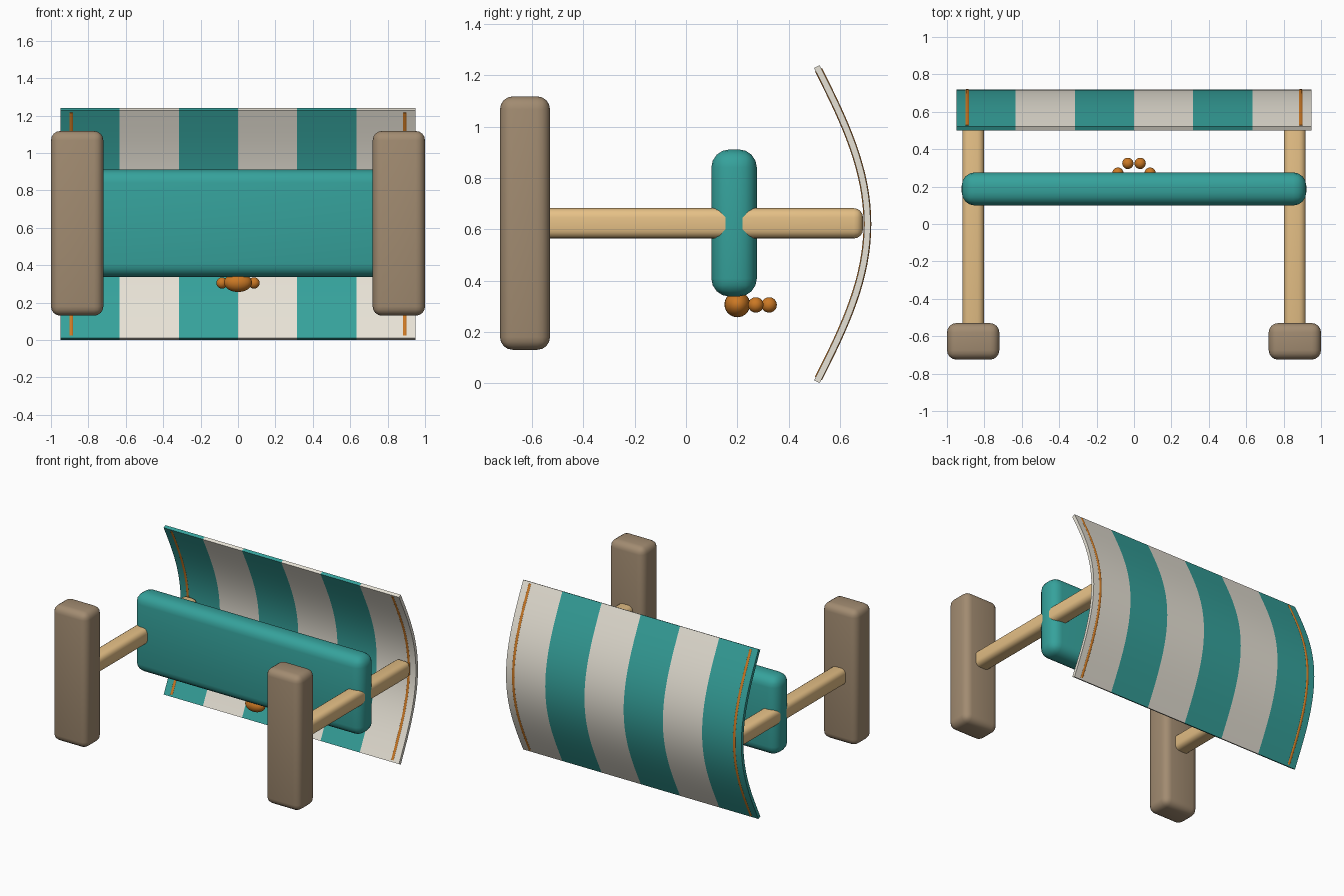
import bpy, bmesh, math

if "Cube" in bpy.data.objects:
    bpy.data.objects.remove(bpy.data.objects["Cube"])


def mat(name, rgb):
    m = bpy.data.materials.new(name)
    m.diffuse_color = (*rgb, 1)
    m.use_nodes = True
    m.node_tree.nodes["Principled BSDF"].inputs["Base Color"].default_value = m.diffuse_color
    return m


TEAL = mat("teal", (0.036, 0.36, 0.33))
CREAM = mat("cream", (0.80, 0.76, 0.67))
TAN = mat("light_wood", (0.79, 0.53, 0.24))
BROWN = mat("brown", (0.36, 0.26, 0.165))
ORANGE = mat("orange", (0.60, 0.19, 0.018))


def smooth(ob, angle=40):
    bpy.ops.object.select_all(action='DESELECT')
    ob.select_set(True)
    bpy.context.view_layer.objects.active = ob
    bpy.ops.object.shade_smooth_by_angle(angle=math.radians(angle))


def add(name, bm, *mats):
    me = bpy.data.meshes.new(name)
    bm.to_mesh(me)
    bm.free()
    for m in mats:
        me.materials.append(m)
    ob = bpy.data.objects.new(name, me)
    bpy.context.collection.objects.link(ob)
    return ob


def rounded_box(name, lo, hi, r, m):
    bm = bmesh.new()
    bmesh.ops.create_cube(bm, size=1)
    for v in bm.verts:
        v.co = [(a + b) / 2 + c * (b - a) for a, b, c in zip(lo, hi, v.co)]
    bmesh.ops.bevel(bm, geom=bm.edges[:], offset=r, segments=4,
                    profile=0.5, affect='EDGES')
    ob = add(name, bm, m)
    smooth(ob)


def ball(name, loc, radii, m):
    bm = bmesh.new()
    bmesh.ops.create_uvsphere(bm, u_segments=24, v_segments=16, radius=1)
    for v in bm.verts:
        v.co = [l + c * r for l, c, r in zip(loc, v.co, radii)]
    smooth(add(name, bm, m))


def arc(t):
    # awning profile, t from -1 (bottom) to 1 (top)
    return 0.51 + 0.197 * math.cos(t * math.pi / 2), 0.62 + 0.614 * t


# Upright blocks and the rails running back from them
for s, side in ((-1, "left"), (1, "right")):
    x0, x1 = sorted((s * 0.72, s * 1.0))
    rounded_box(side + "_block", (x0, -0.725, 0.13), (x1, -0.53, 1.118), 0.05, BROWN)
    x0, x1 = sorted((s * 0.801, s * 0.918))
    rounded_box(side + "_rail", (x0, -0.62, 0.564), (x1, 0.69, 0.682), 0.036, TAN)

# Cushion panel across the rails
rounded_box("cushion", (-0.921, 0.099, 0.338), (0.921, 0.276, 0.911), 0.07, TEAL)

# Knob with four small balls
ball("knob", (0, 0.2, 0.307), (0.075, 0.05, 0.05), ORANGE)
for i, (x, y) in enumerate(((-0.086, 0.272), (-0.033, 0.324), (0.033, 0.324), (0.086, 0.272))):
    ball(f"small_ball_{i + 1}", (x, y, 0.305), (0.03,) * 3, ORANGE)

# Striped curved awning
bm = bmesh.new()
N, STRIPES = 32, 6
grid = [[bm.verts.new((-0.95 + 1.9 * i / STRIPES, *arc(-1 + 2 * j / N)))
         for j in range(N + 1)] for i in range(STRIPES + 1)]
for i in range(STRIPES):
    for j in range(N):
        f = bm.faces.new((grid[i][j], grid[i][j + 1], grid[i + 1][j + 1], grid[i + 1][j]))
        f.material_index = i % 2
awning = add("striped_awning", bm, TEAL, CREAM)
mod = awning.modifiers.new("thickness", 'SOLIDIFY')
mod.thickness = 0.024
mod.offset = 0
bpy.context.view_layer.objects.active = awning
awning.select_set(True)
bpy.ops.object.modifier_apply(modifier="thickness")
smooth(awning)

# Orange trim rods embedded near both awning ends
for s, side in ((-1, "left"), (1, "right")):
    cu = bpy.data.curves.new(side + "_trim", 'CURVE')
    cu.dimensions = '3D'
    cu.bevel_depth = 0.016
    cu.bevel_resolution = 3
    cu.use_fill_caps = True
    sp = cu.splines.new('POLY')
    sp.points.add(N)
    for j, p in enumerate(sp.points):
        p.co = (s * 0.892, *arc(0.98 * (-1 + 2 * j / N)), 1)
    cu.materials.append(ORANGE)
    ob = bpy.data.objects.new(side + "_trim", cu)
    bpy.context.collection.objects.link(ob)
    bpy.ops.object.select_all(action='DESELECT')
    ob.select_set(True)
    bpy.context.view_layer.objects.active = ob
    bpy.ops.object.convert(target='MESH')
    smooth(bpy.context.view_layer.objects.active)
